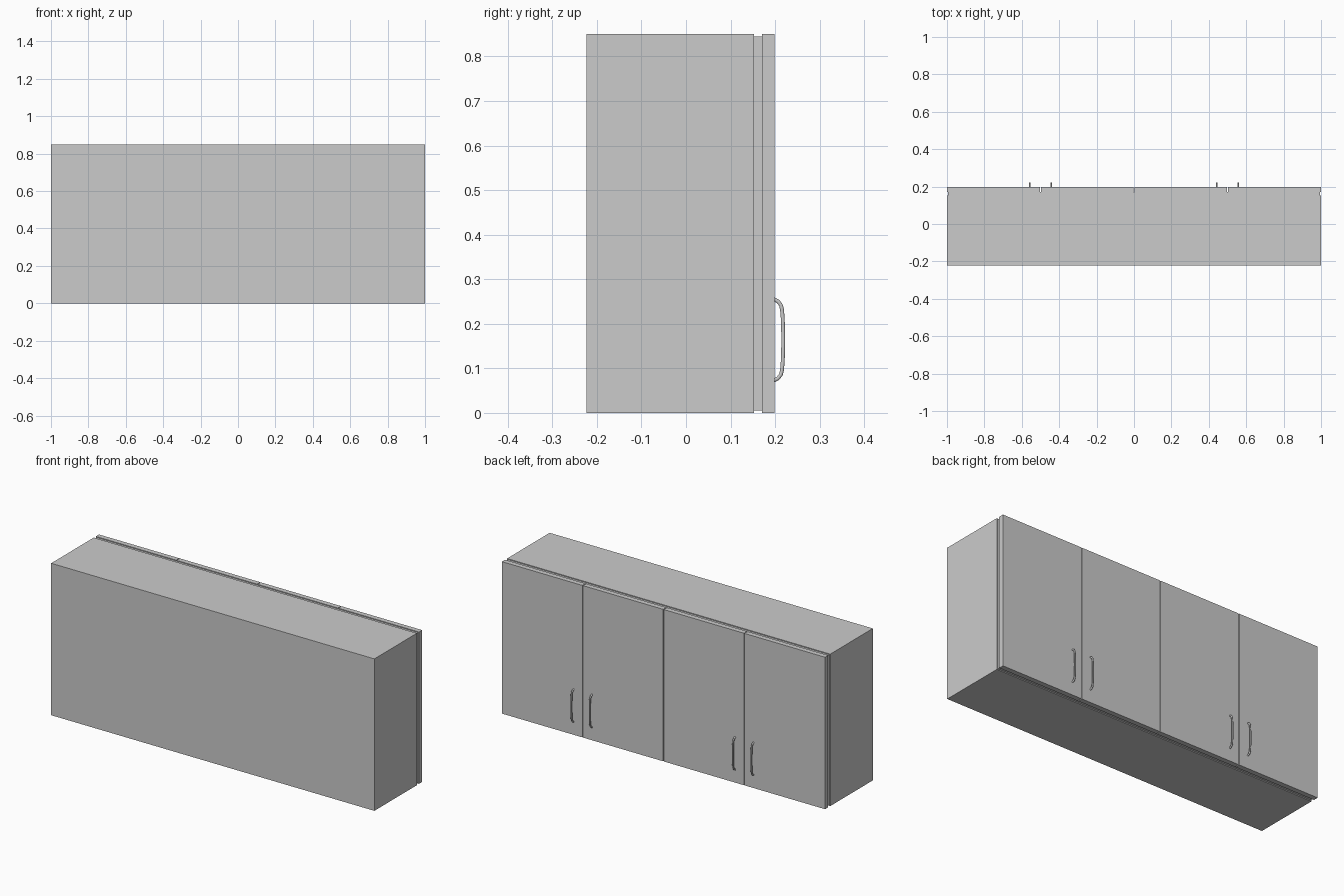
import bpy
import bmesh

if "Cube" in bpy.data.objects:
    bpy.data.objects.remove(bpy.data.objects["Cube"])

# One flat grey for the cabinet and handles
grey = bpy.data.materials.new("light grey")
grey.diffuse_color = (0.6, 0.6, 0.6, 1)
grey.use_nodes = True
grey.node_tree.nodes["Principled BSDF"].inputs["Base Color"].default_value = grey.diffuse_color


def box(name, x, y, z):
    """Box from (min, max) ranges on each axis."""
    bm = bmesh.new()
    bmesh.ops.create_cube(bm, size=1)
    for v in bm.verts:
        for i, (lo, hi) in enumerate((x, y, z)):
            v.co[i] = lo if v.co[i] < 0 else hi
    mesh = bpy.data.meshes.new(name)
    bm.to_mesh(mesh)
    bm.free()
    mesh.materials.append(grey)
    obj = bpy.data.objects.new(name, mesh)
    bpy.context.collection.objects.link(obj)
    return obj


def handle(name, x):
    """Round bar bent into a bow, swept along a path in the y-z plane."""
    half = [(0.195, 0.0915), (0.200, 0.090), (0.207, 0.086), (0.213, 0.078),
            (0.2155, 0.068), (0.217, 0.050), (0.218, 0.025)]
    path = ([(y, 0.164 - d) for y, d in half] + [(0.2183, 0.164)]
            + [(y, 0.164 + d) for y, d in reversed(half)])
    curve = bpy.data.curves.new(name, 'CURVE')
    curve.dimensions = '3D'
    curve.bevel_depth = 0.0045
    curve.bevel_resolution = 3
    curve.use_fill_caps = True
    spline = curve.splines.new('POLY')
    spline.points.add(len(path) - 1)
    for p, (y, z) in zip(spline.points, path):
        p.co = (x, y, z, 1)
    spline.use_smooth = True
    curve.materials.append(grey)
    obj = bpy.data.objects.new(name, curve)
    bpy.context.collection.objects.link(obj)


# Carcass and the recessed strip between it and the doors
box("cabinet_body", (-1, 1), (-0.223, 0.153), (0, 0.85))
box("recessed_seal", (-0.994, 0.994), (0.153, 0.171), (0.005, 0.845))

# Four doors with narrow gaps
gap = 0.002
for i in range(4):
    left = -1 + 0.5 * i
    box(f"door_{i + 1}",
        (left + (gap if i else 0), left + 0.5 - (gap if i < 3 else 0)),
        (0.171, 0.199), (0, 0.85))

# Handles in pairs either side of the outer door gaps
for i, x in enumerate((-0.557, -0.443, 0.443, 0.557)):
    handle(f"handle_{i + 1}", x)
